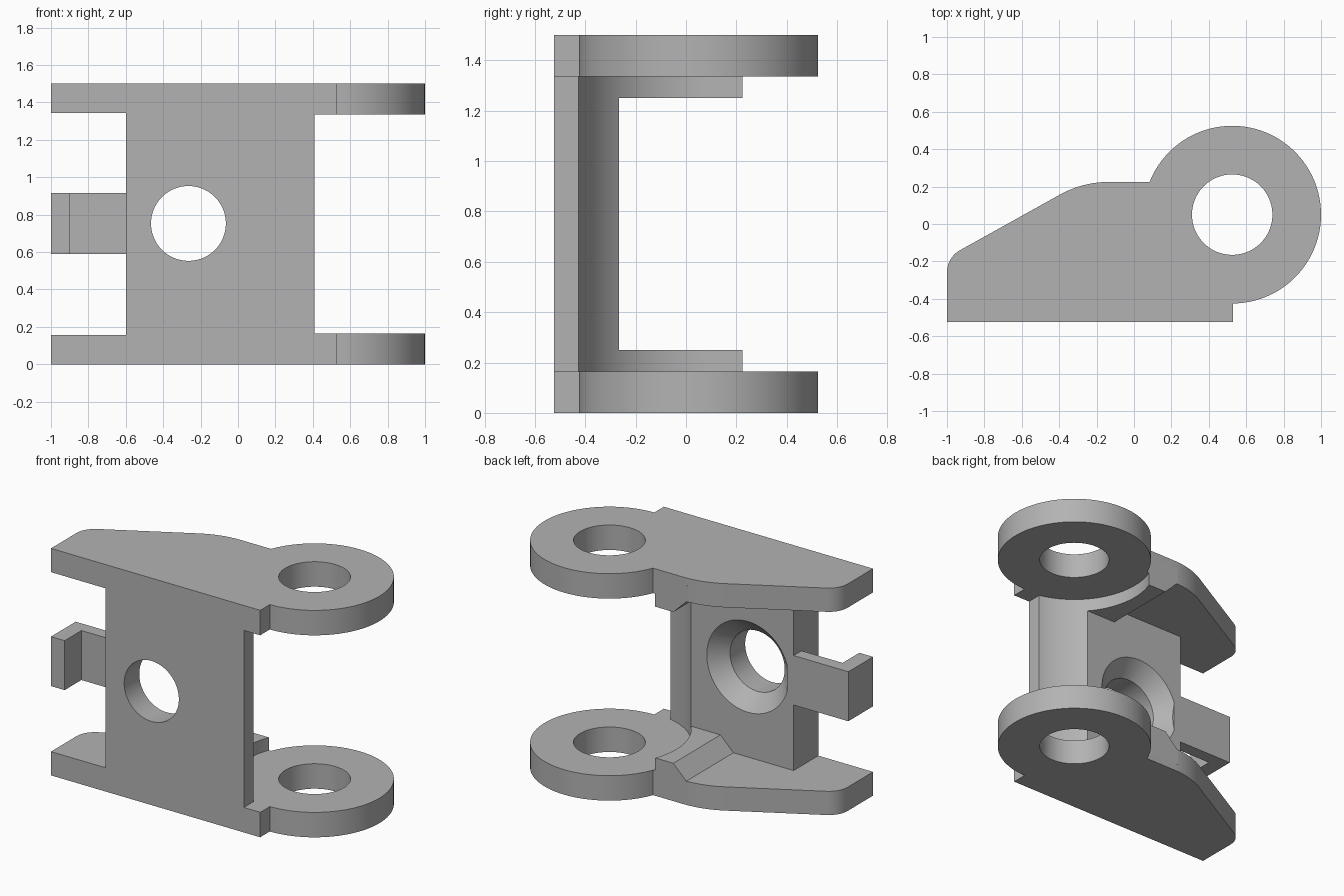
import bpy, bmesh, math
from mathutils import Matrix, Vector

cube = bpy.data.objects.get("Cube")
if cube:
    bpy.data.objects.remove(cube, do_unlink=True)

# Main dimensions
HEIGHT, MID = 1.5, 0.75
FRONT, WEB_BACK, PLATE_BACK = -0.525, -0.267, 0.225
PLATE_T, EAR_T, PAD_T = 0.157, 0.165, 0.25
EAR = Vector((0.525, 0.05))
HOLE = Vector((-0.265, 0.753))
SEGMENTS = 96

steel = bpy.data.materials.new("plain grey")
steel.use_nodes = True
GREY = (0.45, 0.45, 0.45, 1)
steel.diffuse_color = GREY
steel.node_tree.nodes["Principled BSDF"].inputs["Base Color"].default_value = GREY


def finish(name, bm):
    bmesh.ops.recalc_face_normals(bm, faces=bm.faces)
    mesh = bpy.data.meshes.new(name)
    bm.to_mesh(mesh)
    bm.free()
    mesh.materials.append(steel)
    obj = bpy.data.objects.new(name, mesh)
    bpy.context.collection.objects.link(obj)
    return obj


def prism(name, points, low, high, along="z", flip=False):
    """Extrude a profile: xy outline along z, or xz outline along y."""
    bm = bmesh.new()
    place = (lambda p: (p[0], p[1], low)) if along == "z" else (lambda p: (p[0], low, p[1]))
    face = bm.faces.new([bm.verts.new(place(p)) for p in points])
    new = bmesh.ops.extrude_face_region(bm, geom=[face])["geom"]
    step = Vector((0, 0, high - low)) if along == "z" else Vector((0, high - low, 0))
    bmesh.ops.translate(bm, vec=step, verts=[v for v in new if isinstance(v, bmesh.types.BMVert)])
    if flip:
        for v in bm.verts:
            v.co.z = HEIGHT - v.co.z
    return finish(name, bm)


def rect(x0, x1, y0, y1):
    return [(x0, y0), (x1, y0), (x1, y1), (x0, y1)]


def cone(name, r1, r2, low, high, centre, along="z"):
    bm = bmesh.new()
    mid = (low + high) / 2
    if along == "z":
        matrix = Matrix.Translation((centre.x, centre.y, mid))
    else:
        matrix = Matrix.Translation((centre.x, mid, centre.y)) @ Matrix.Rotation(-math.pi / 2, 4, "X")
    bmesh.ops.create_cone(bm, cap_ends=True, segments=SEGMENTS, radius1=r1, radius2=r2,
                          depth=high - low, matrix=matrix)
    return finish(name, bm)


def fillet(before, corner, after, cut, steps=10):
    """Round a corner with a circular arc that starts `cut` away from it."""
    c = Vector(corner)
    a, b = (Vector(before) - c).normalized(), (Vector(after) - c).normalized()
    half = a.angle(b) / 2
    radius = cut * math.tan(half)
    centre = c + (a + b).normalized() * (cut / math.cos(half))
    start, end = c + a * cut - centre, c + b * cut - centre
    sweep = math.pi - 2 * half
    return [centre + (start * math.sin(sweep * (1 - i / steps)) + end * math.sin(sweep * i / steps))
            / math.sin(sweep) for i in range(steps + 1)]


def combine(target, tool, operation):
    mod = target.modifiers.new(operation.lower(), "BOOLEAN")
    mod.operation, mod.solver, mod.object = operation, "EXACT", tool
    bpy.context.view_layer.objects.active = target
    bpy.ops.object.modifier_apply(modifier=mod.name)
    bpy.data.objects.remove(tool, do_unlink=True)


# Upright web
bracket = prism("hinge_bracket", rect(-0.6, 0.41, FRONT, WEB_BACK), 0, HEIGHT)

# Flange outline with rounded rear corners
low_corner, high_corner = (-1, -0.179), (-0.274, PLATE_BACK)
rear_end = (0.2, PLATE_BACK)
outline = [(-1, FRONT), (0.53, FRONT), (0.53, 0), rear_end]
outline += fillet(rear_end, high_corner, low_corner, 0.14)
outline += fillet(high_corner, low_corner, (-1, FRONT), 0.08)

# Raised pad with a sloped end
pad = [(-0.167, 0.15), (-0.065, PAD_T), (0.41, PAD_T), (0.41, EAR_T), (0.53, EAR_T), (0.53, 0.05),
       (-0.167, 0.05)]

for flip in (False, True):
    combine(bracket, prism("flange", outline, 0, PLATE_T, flip=flip), "UNION")
    combine(bracket, prism("pad", pad, FRONT, PLATE_BACK, "y", flip), "UNION")

# Round clearance between the ears
combine(bracket, cone("clearance", 0.49, 0.49, EAR_T, HEIGHT - EAR_T, EAR), "DIFFERENCE")

# Hinge ears and their bore
for low in (0, HEIGHT - EAR_T):
    combine(bracket, cone("ear", 0.475, 0.475, low, low + EAR_T, EAR), "UNION")
combine(bracket, cone("bore", 0.215, 0.215, -0.1, HEIGHT + 0.1, EAR), "DIFFERENCE")

# Countersunk hole through the web
combine(bracket, cone("web_hole", 0.2, 0.2, FRONT - 0.1, 0, HOLE, "y"), "DIFFERENCE")
combine(bracket, cone("countersink", 0.19, 0.35, WEB_BACK - 0.11, WEB_BACK + 0.05, HOLE, "y"), "DIFFERENCE")

# Hooked side arm
arm = [(-1, FRONT), (-0.9, FRONT), (-0.9, -0.35), (-0.55, -0.35), (-0.55, WEB_BACK), (-1, WEB_BACK)]
combine(bracket, prism("arm", arm, 0.59, 0.917), "UNION")

# Smooth round walls, keep hard edges
bpy.ops.object.select_all(action="DESELECT")
bracket.select_set(True)
bpy.context.view_layer.objects.active = bracket
bpy.ops.object.shade_smooth_by_angle(angle=math.radians(25))
